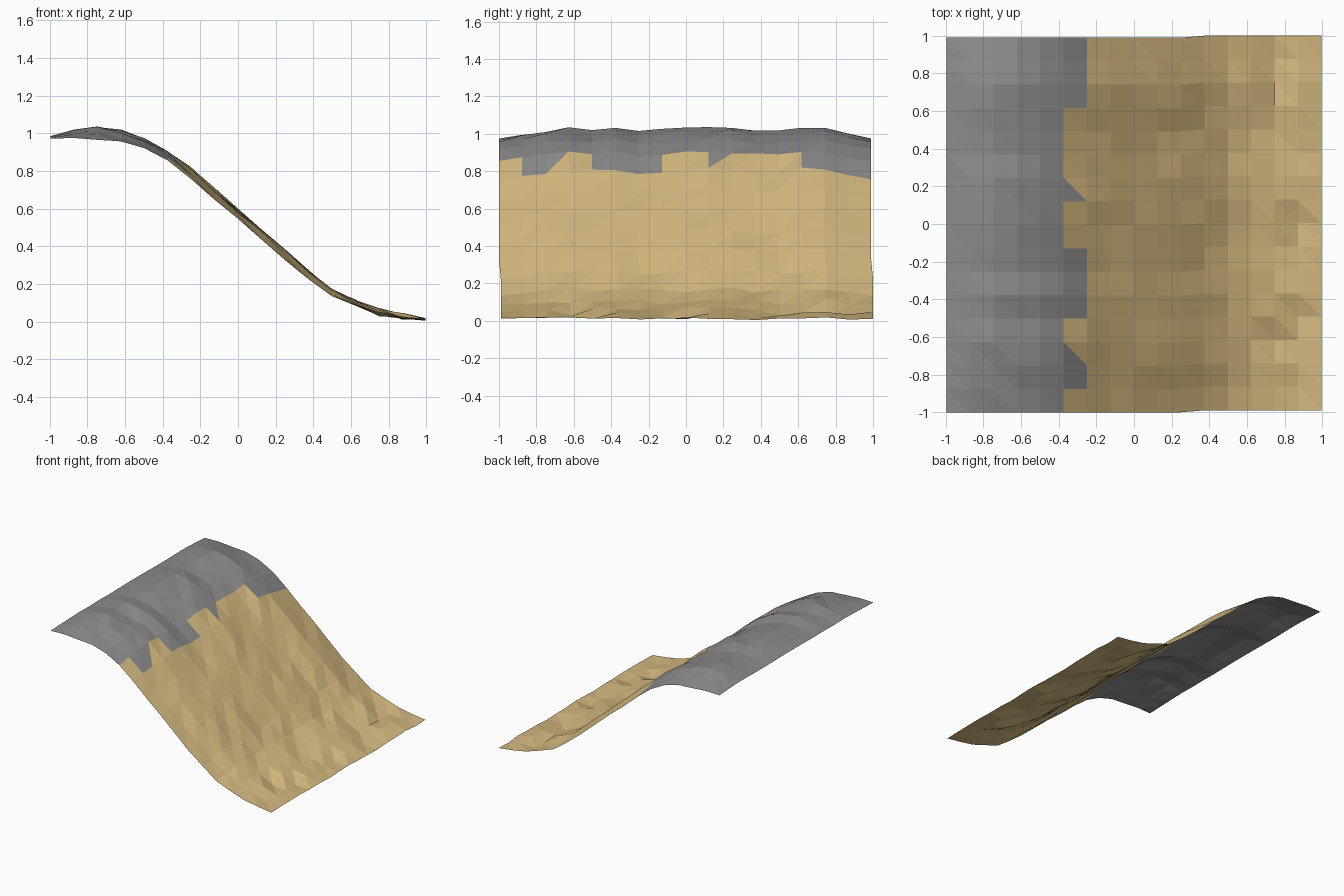
import bpy, bmesh, random

if "Cube" in bpy.data.objects:
    bpy.data.objects.remove(bpy.data.objects["Cube"])

random.seed(4)
N = 16

# Slope cross-section: lowest and highest heights for each grid column (x from -1 to 1)
LOW = [.97, .97, .957, .95, .915, .85, .75, .64, .54, .43, .32, .22, .12, .07, .018, .004, .003]
HIGH = [.985, 1.02, 1.037, 1.02, .975, .905, .82, .71, .60, .49, .385, .275, .185, .125, .08, .05, .02]
# How far each row (y from -1 to 1) rises between low and high
RISE = [.1, .5, .75, .98, .8, .98, .8, .88, 1, 1, .95, .8, .82, .98, 1, .65, .1]
# Ragged rock edge per row: g = rock, s = sand, d = split along the diagonal
EDGE = "sgdsgggssdsssggg"
EDGE_COL = 5


def material(name, rgb):
    m = bpy.data.materials.new(name)
    m.diffuse_color = (*rgb, 1)
    m.use_nodes = True
    m.node_tree.nodes["Principled BSDF"].inputs["Base Color"].default_value = m.diffuse_color
    return m


def height(i, j):
    rise = RISE[j]
    if 0 < j < N:
        rise += random.uniform(-.3, .05) if i > 2 else random.uniform(-.1, 0)
    # the foot of the slope is uneven, without the raised middle
    if i > 11:
        foot = .5 if j in (0, N) else random.uniform(.1, .95)
        k = min(1, (i - 11) / 3)
        rise = rise * (1 - k) + foot * k
    rise = max(0, min(1, rise))
    return LOW[i] + (HIGH[i] - LOW[i]) * rise


# Terrain sheet, triangulated grid
bm = bmesh.new()
grid = []
for i in range(N + 1):
    shift = -.005 if i < 11 else .005
    grid.append([bm.verts.new(((i / N * 2 - 1) * .996, (j / N * 2 - 1) * .995 + shift, height(i, j)))
                 for j in range(N + 1)])

for i in range(N):
    for j in range(N):
        a, b, c, d = grid[i][j], grid[i + 1][j], grid[i + 1][j + 1], grid[i][j + 1]
        lower = bm.faces.new((a, b, d))
        upper = bm.faces.new((b, c, d))
        edge = EDGE[j]
        lower.material_index = int(i > EDGE_COL or (i == EDGE_COL and edge == "s"))
        upper.material_index = int(i > EDGE_COL or (i == EDGE_COL and edge != "g"))

mesh = bpy.data.meshes.new("terrain_slope")
bm.to_mesh(mesh)
bm.free()
mesh.materials.append(material("rock grey", (.26, .26, .26)))
mesh.materials.append(material("sand tan", (.67, .49, .215)))
slope = bpy.data.objects.new("terrain_slope", mesh)
bpy.context.collection.objects.link(slope)
